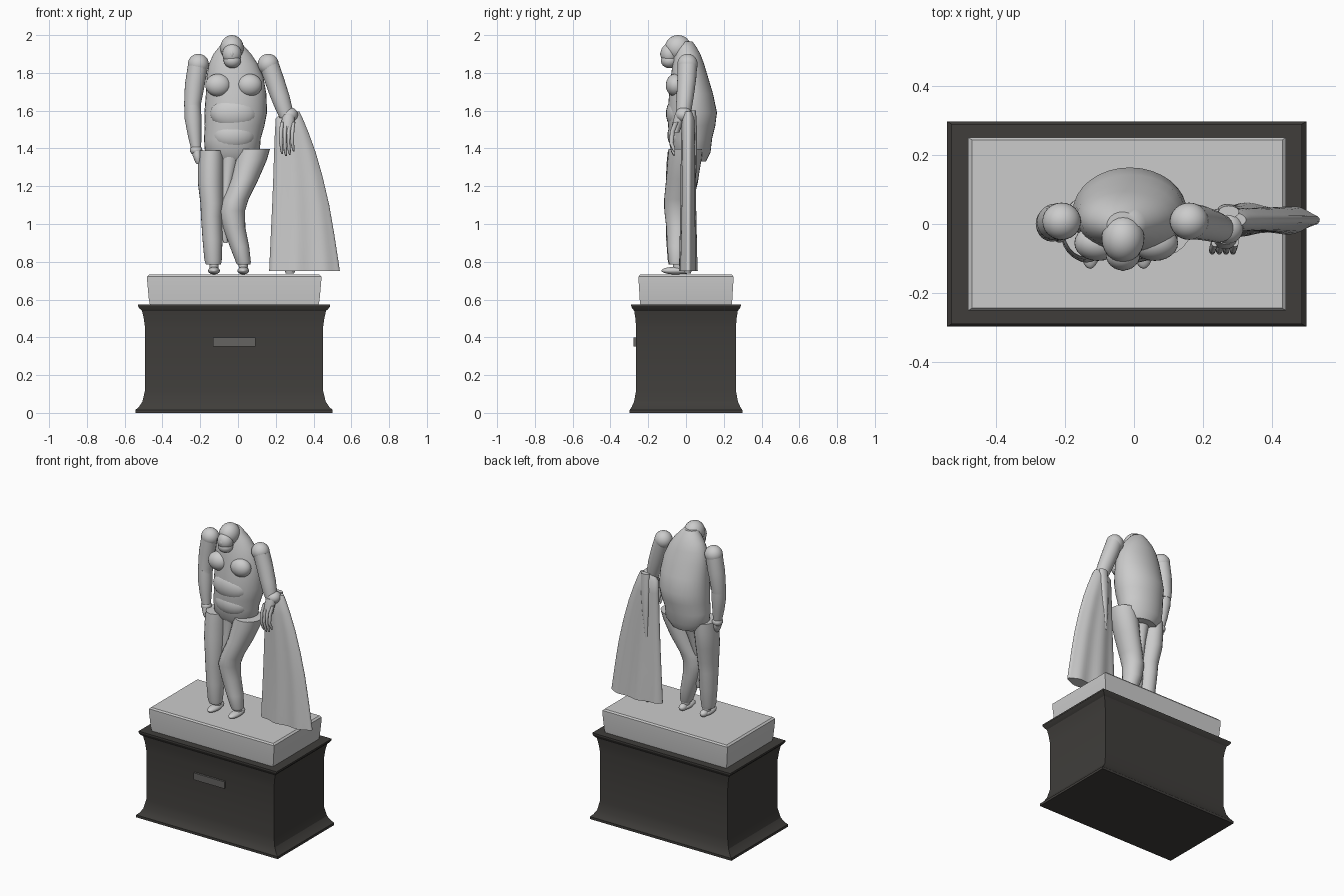
import bpy, bmesh, math
from math import sin, cos, pi, radians


def material(name, c):
    m = bpy.data.materials.new(name)
    m.diffuse_color = (*c, 1)
    return m


dark = material("dark_stone", (0.05, 0.047, 0.043))
plate = material("plate", (0.13, 0.125, 0.12))


def finish(name, bm, angle=50, mat=None):
    bmesh.ops.recalc_face_normals(bm, faces=bm.faces)
    me = bpy.data.meshes.new(name)
    bm.to_mesh(me)
    bm.free()
    ob = bpy.data.objects.new(name, me)
    bpy.context.collection.objects.link(ob)
    bpy.ops.object.select_all(action='DESELECT')
    ob.select_set(True)
    bpy.context.view_layer.objects.active = ob
    bpy.ops.object.shade_smooth_by_angle(angle=radians(angle))
    if mat:
        me.materials.append(mat)
    return ob


def skin(name, rings, angle=50, mat=None):
    """Bridge equal-length rings of points and cap both ends."""
    bm = bmesh.new()
    vs = [[bm.verts.new(p) for p in r] for r in rings]
    n = len(vs[0])
    for a, b in zip(vs, vs[1:]):
        for i in range(n):
            j = (i + 1) % n
            bm.faces.new((a[i], a[j], b[j], b[i]))
    bm.faces.new(vs[0])
    bm.faces.new(vs[-1])
    return finish(name, bm, angle, mat)


def loft(name, secs, n=24, ripple=0.0, folds=7):
    """Horizontal ellipses: (x, y, z, rx, ry)."""
    rings = []
    for k, (x, y, z, rx, ry) in enumerate(secs):
        amp = ripple * k / max(1, len(secs) - 1)
        rings.append([(x + rx * cos(2 * pi * i / n),
                       y + ry * sin(2 * pi * i / n) * (1 + amp * sin(folds * 2 * pi * i / n + 0.25 * k)),
                       z) for i in range(n)])
    return skin(name, rings)


def boxes(name, cx, secs, mat=None):
    """Stacked rectangles: (z, half x, half y)."""
    return skin(name, [[(cx - a, -b, z), (cx + a, -b, z), (cx + a, b, z), (cx - a, b, z)]
                       for z, a, b in secs], 20, mat)


def ball(name, c, r):
    bm = bmesh.new()
    bmesh.ops.create_uvsphere(bm, u_segments=24, v_segments=16, radius=1)
    for v in bm.verts:
        v.co = [v.co[i] * r[i] + c[i] for i in range(3)]
    return finish(name, bm)


# Pedestal with flared foot and cornice
boxes("pedestal", -0.021, [
    (0, .522, .298), (.016, .522, .298), (.03, .505, .288), (.06, .485, .275), (.12, .471, .264),
    (.45, .471, .264), (.50, .478, .268), (.54, .487, .274), (.552, .500, .284),
    (.565, .509, .290), (.575, .509, .290)], dark)
boxes("plinth_slab", -0.02, [
    (.575, .447, .242), (.60, .452, .245), (.70, .461, .251), (.722, .461, .251), (.732, .450, .244)])
skin("plaque", [[(-.133, y, .352), (.093, y, .352), (.093, y, .398), (-.133, y, .398)]
                for y in (-.277, -.26)], 20, plate)

# Torso, belly and chest
loft("torso", [
    (-.03, .03, 1.33, .10, .075), (-.03, .025, 1.38, .145, .105), (-.03, .025, 1.45, .15, .113),
    (-.018, .03, 1.52, .158, .125), (-.012, .033, 1.59, .166, .131), (-.01, .027, 1.69, .160, .116),
    (-.016, .018, 1.78, .150, .098), (-.025, .012, 1.85, .128, .083), (-.03, .008, 1.90, .100, .068),
    (-.032, .0, 1.94, .066, .053), (-.034, -.005, 1.965, .045, .04)], 32)
ball("belly", (-.022, -.04, 1.585), (.125, .066, .09))
ball("lower_belly", (-.025, -.02, 1.47), (.12, .078, .09))
for side, x in (("left", -.105), ("right", .06)):
    ball(side + "_chest", (x, -.055, 1.735), (.068, .052, .06))

# Head leaning forward, with face and beard
ball("head", (-.032, -.042, 1.932), (.062, .07, .068))
ball("face", (-.032, -.088, 1.90), (.05, .047, .056))
ball("beard", (-.03, -.088, 1.865), (.046, .045, .04))
ball("neck", (-.032, -.02, 1.88), (.06, .06, .06))
ball("nose", (-.032, -.122, 1.90), (.012, .015, .022))

# Arms
for side, x, z in (("left", -.21, 1.845), ("right", .16, 1.845)):
    ball(side + "_shoulder", (x, .008, z), (.056, .054, .056))
loft("left_upper_arm", [(-.21, .008, 1.85, .054, .052), (-.228, .006, 1.74, .053, .053),
                        (-.240, .002, 1.64, .045, .047), (-.240, -.002, 1.60, .044, .045)])
loft("left_forearm", [(-.241, -.002, 1.63, .043, .044), (-.238, -.006, 1.56, .045, .045),
                      (-.230, -.012, 1.47, .036, .037), (-.222, -.016, 1.40, .027, .028)])
ball("left_cuff", (-.222, -.016, 1.392), (.033, .034, .028))
loft("left_hand", [(-.219, -.018, 1.40, .024, .028), (-.216, -.022, 1.365, .025, .032),
                   (-.212, -.026, 1.335, .018, .026), (-.21, -.028, 1.318, .01, .014)])
loft("right_upper_arm", [(.162, .008, 1.85, .054, .052), (.19, .004, 1.77, .054, .05),
                         (.22, -.004, 1.68, .052, .046), (.243, -.012, 1.61, .046, .042),
                         (.258, -.015, 1.56, .036, .034)])
ball("right_cuff", (.272, -.012, 1.578), (.045, .045, .04))
loft("right_wrist", [(.268, -.025, 1.58, .034, .034), (.264, -.045, 1.53, .034, .028),
                     (.258, -.055, 1.485, .035, .02)])
for i in range(4):
    x, low = .228 + .02 * i, (1.37, 1.36, 1.365, 1.385)[i]
    loft(f"right_finger_{i + 1}", [
        (x + .006, -.052, 1.54, .010, .014), (x, -.072, 1.49, .010, .013),
        (x - .001, -.078, 1.43, .009, .011), (x + .004, -.068, low + .02, .008, .01),
        (x + .006, -.062, low, .004, .005)], 12)

# Trouser legs with flat cut tops, shoes beneath
loft("left_leg", [
    (-.140, -.008, 1.388, .066, .088), (-.143, -.013, 1.32, .069, .09), (-.145, -.022, 1.22, .068, .085),
    (-.138, -.038, 1.11, .061, .074), (-.140, -.04, 1.04, .056, .068), (-.135, -.045, .92, .053, .06),
    (-.132, -.05, .81, .046, .047), (-.130, -.05, .785, .040, .041)])
loft("right_leg", [
    (.081, -.003, 1.396, .088, .09), (.068, -.008, 1.34, .085, .09), (.036, -.02, 1.24, .074, .085),
    (-.012, -.04, 1.13, .068, .076), (-.03, -.045, 1.07, .067, .07), (-.02, -.042, .98, .059, .062),
    (.008, -.045, .88, .051, .055), (.028, -.048, .80, .040, .044), (.030, -.048, .785, .035, .038)])
for side, x, s in (("left", -.127, -1), ("right", .028, 1)):
    loft(side + "_ankle", [(x, -.04, .80, .026, .03), (x, -.04, .75, .022, .03)], 16)
    ball(side + "_shoe", (x, -.056, .753), (.031, .074, .02))
    ball(side + "_heel", (x, -.01, .756), (.024, .032, .022))
# Cloth between the legs
loft("crotch_cloth", [(-.035, .01, 1.40, .075, .075), (-.045, .0, 1.33, .05, .06),
                      (-.055, -.015, 1.24, .035, .045), (-.068, -.03, 1.13, .022, .03)])
loft("shin_cloth", [(-.078, -.035, 1.02, .024, .02), (-.07, -.035, .94, .022, .015),
                    (-.066, -.035, .90, .01, .008)], 12)

# Draped cloak: outline given as (z, left x, right x, half depth)
cloak = []
for z, a, b, d in [(1.595, .235, .325, .022), (1.56, .200, .342, .034), (1.48, .195, .375, .036),
                   (1.38, .191, .411, .037), (1.25, .187, .448, .038), (1.10, .181, .483, .039),
                   (.95, .174, .509, .041), (.82, .168, .529, .043), (.752, .165, .539, .044)]:
    cloak.append(((a + b) / 2, .012, z, (b - a) / 2, d))
loft("cloak", cloak, 56, .16)
loft("cloak_hem_tip", [(.275, .01, .77, .035, .025), (.275, .01, .738, .022, .015)], 16)
# Hanging fold on the cloak's back
loft("cloak_back_fold", [(.275, .035, 1.60, .03, .018), (.272, .042, 1.50, .03, .016),
                         (.268, .045, 1.35, .022, .013), (.262, .042, 1.18, .008, .008)], 16)
